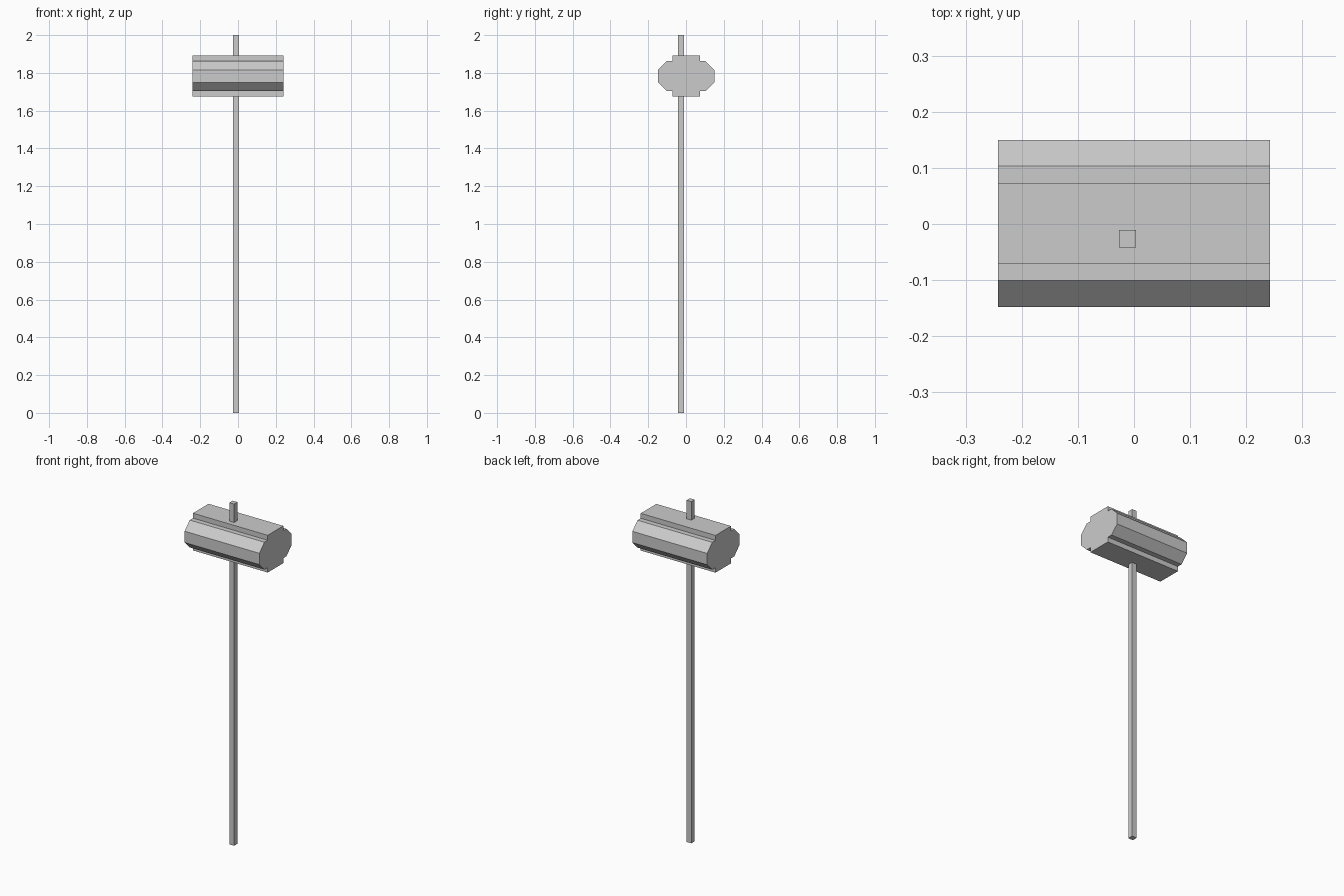
import bpy, bmesh

if "Cube" in bpy.data.objects:
    bpy.data.objects.remove(bpy.data.objects["Cube"])


def prism_x(name, profile, x0, x1):
    """Extrude a closed (y, z) profile along x."""
    bm = bmesh.new()
    face = bm.faces.new([bm.verts.new((x0, y, z)) for y, z in profile])
    ext = bmesh.ops.extrude_face_region(bm, geom=[face])
    verts = [g for g in ext["geom"] if isinstance(g, bmesh.types.BMVert)]
    bmesh.ops.translate(bm, verts=verts, vec=(x1 - x0, 0, 0))
    bmesh.ops.recalc_face_normals(bm, faces=bm.faces)
    mesh = bpy.data.meshes.new(name)
    bm.to_mesh(mesh)
    bm.free()
    obj = bpy.data.objects.new(name, mesh)
    bpy.context.collection.objects.link(obj)
    return obj


# Mallet head: octagonal body with a raised band above and below
CY, CZ = 0.001, 1.783
quarter = [(0.149, 0.033), (0.102, 0.080), (0.072, 0.080), (0.072, 0.109)]
half = quarter + [(-y, z) for y, z in reversed(quarter)]
outline = half + [(-y, -z) for y, z in half]
prism_x("mallet_head", [(CY + y, CZ + z) for y, z in outline], -0.242, 0.242)

# Square handle, slightly off centre, running through the head
y0, y1 = -0.042, -0.011
prism_x("handle", [(y0, 0), (y1, 0), (y1, 2), (y0, 2)], -0.027, 0.004)
